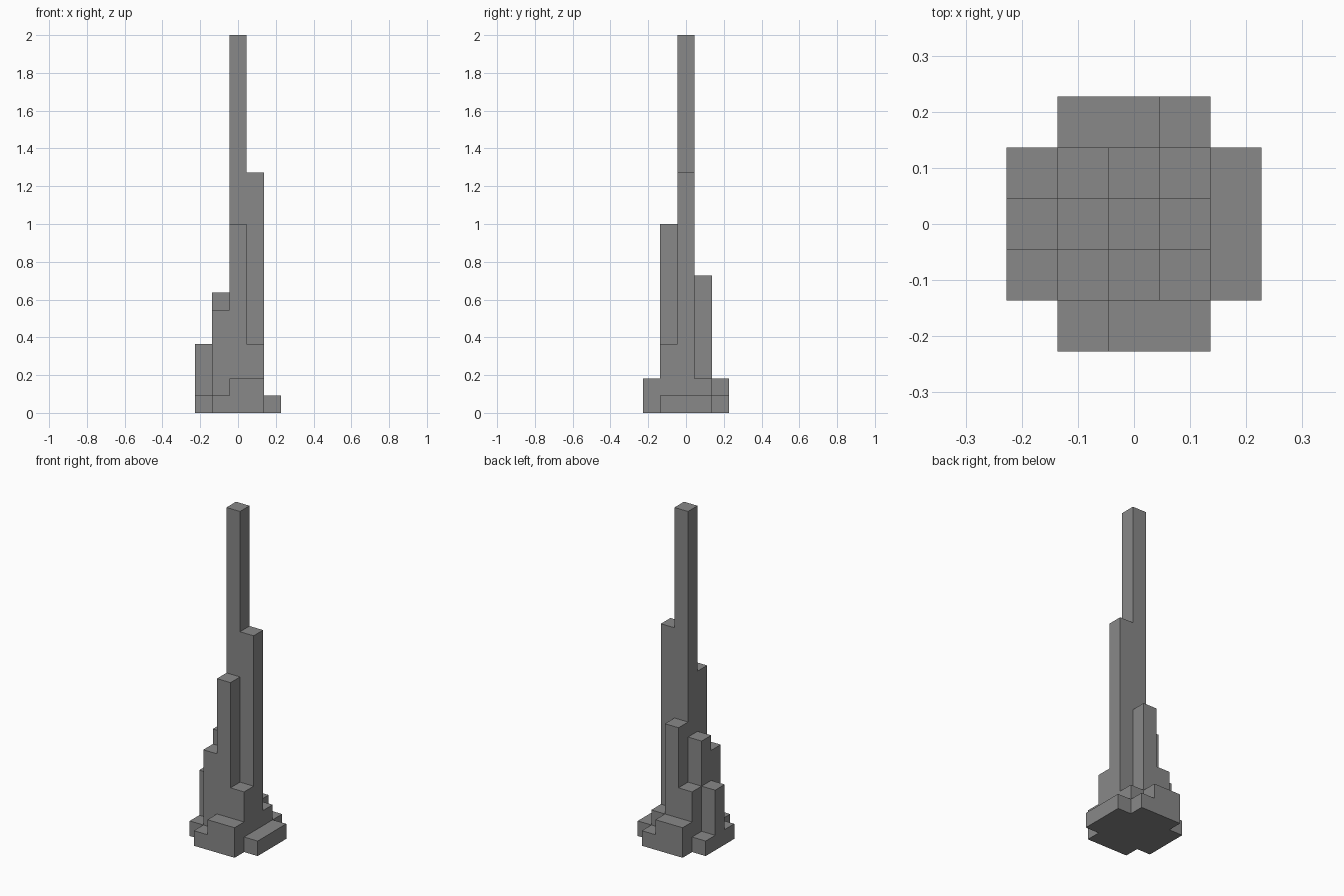
import bpy
import bmesh
from mathutils import Vector

cube = bpy.data.objects.get("Cube")
if cube:
    bpy.data.objects.remove(cube, do_unlink=True)

UNIT = 2 / 22

# Storeys of each square column: rows run front to back, columns left to right on x
STOREYS = [
    [0, 1, 2, 2, 0],
    [1, 6, 11, 4, 1],
    [4, 7, 22, 14, 1],
    [1, 4, 8, 2, 1],
    [0, 2, 2, 1, 0],
]


def storeys(col, row):
    inside = 0 <= col < 5 and 0 <= row < 5
    return STOREYS[row][col] if inside else 0


def add_square(bm, centre, normal):
    """One grid square, facing along its normal."""
    normal = Vector(normal)
    u = Vector((normal.y, normal.z, normal.x))
    v = normal.cross(u)
    corners = [centre + (u * a + v * b) / 2
               for a, b in ((-1, -1), (1, -1), (1, 1), (-1, 1))]
    bm.faces.new([bm.verts.new(p * UNIT) for p in corners])


# Shell of the clustered columns: floor, roofs and exposed walls only
bm = bmesh.new()
for row in range(5):
    for col in range(5):
        height = storeys(col, row)
        if not height:
            continue
        base = Vector((col - 2, row - 2, 0))
        add_square(bm, base, (0, 0, -1))
        add_square(bm, base + Vector((0, 0, height)), (0, 0, 1))
        for dx, dy in ((1, 0), (-1, 0), (0, 1), (0, -1)):
            for level in range(storeys(col + dx, row + dy), height):
                centre = base + Vector((dx / 2, dy / 2, level + 0.5))
                add_square(bm, centre, (dx, dy, 0))

# Weld the squares and merge flat areas into clean faces
bmesh.ops.remove_doubles(bm, verts=bm.verts, dist=UNIT / 100)
bmesh.ops.dissolve_limit(bm, angle_limit=0.02, verts=bm.verts, edges=bm.edges)

mesh = bpy.data.meshes.new("stepped_tower")
bm.to_mesh(mesh)
bm.free()

# Plain grey finish
grey = bpy.data.materials.new("grey")
grey.use_nodes = True
colour = (0.25, 0.25, 0.25, 1)
grey.diffuse_color = colour
grey.node_tree.nodes["Principled BSDF"].inputs["Base Color"].default_value = colour
mesh.materials.append(grey)

tower = bpy.data.objects.new("stepped_tower", mesh)
bpy.context.collection.objects.link(tower)
